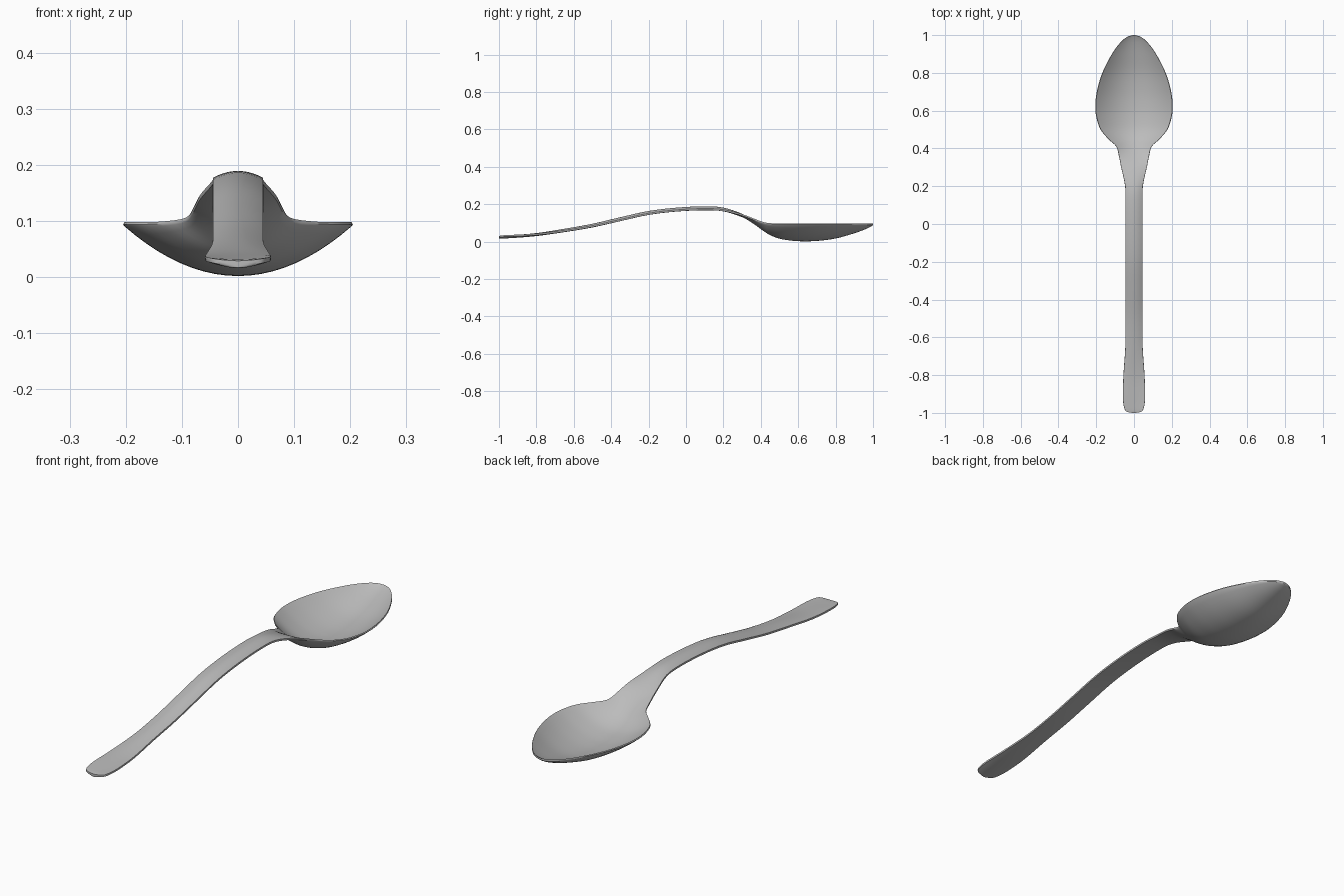
import bpy, bmesh
from mathutils import Vector

# Stations along the spoon: y, half width, top centre z, top edge z, centre thickness
STATIONS = [
    (-1.0, 0.004, 0.029, 0.029, 0.012), (-0.996, 0.032, 0.030, 0.031, 0.014),
    (-0.98, 0.050, 0.032, 0.034, 0.015), (-0.92, 0.059, 0.036, 0.037, 0.016),
    (-0.8, 0.056, 0.046, 0.043, 0.016), (-0.65, 0.046, 0.069, 0.061, 0.018),
    (-0.5, 0.045, 0.096, 0.086, 0.020), (-0.35, 0.045, 0.131, 0.119, 0.021),
    (-0.2, 0.045, 0.164, 0.152, 0.021), (-0.05, 0.045, 0.182, 0.170, 0.021),
    (0.1, 0.045, 0.189, 0.177, 0.021), (0.2, 0.047, 0.182, 0.171, 0.020),
    (0.3, 0.068, 0.149, 0.147, 0.018), (0.36, 0.080, 0.113, 0.125, 0.017),
    (0.41, 0.094, 0.076, 0.106, 0.016), (0.45, 0.136, 0.050, 0.099, 0.015),
    (0.5, 0.177, 0.030, 0.098, 0.014), (0.56, 0.198, 0.020, 0.098, 0.014),
    (0.62, 0.205, 0.016, 0.098, 0.014), (0.7, 0.197, 0.018, 0.098, 0.014),
    (0.8, 0.168, 0.031, 0.098, 0.014), (0.9, 0.117, 0.058, 0.098, 0.013),
    (0.96, 0.073, 0.078, 0.098, 0.011), (0.99, 0.037, 0.091, 0.098, 0.009),
    (1.0, 0.004, 0.097, 0.098, 0.008),
]
STEPS = 4       # rows between stations
HALF = 10       # columns each side of the centre line


def catmull(p0, p1, p2, p3, t):
    """Smooth curve through p1 and p2."""
    return tuple(0.5 * (2*b + (c - a)*t + (2*a - 5*b + 4*c - d)*t*t
                        + (3*b - a - 3*c + d)*t**3)
                 for a, b, c, d in zip(p0, p1, p2, p3))


def smooth_rows():
    rows, n = [], len(STATIONS)
    for i in range(n - 1):
        p = [STATIONS[min(max(i + k, 0), n - 1)] for k in (-1, 0, 1, 2)]
        rows += [catmull(*p, s / STEPS) for s in range(STEPS)]
    return rows + [STATIONS[-1]]


def section(y, w, zc, ze, thick):
    """Closed curved cross-section: upper face, then lower face back again."""
    us = [i / HALF for i in range(-HALF, HALF + 1)]
    rim = 0.008
    top = [Vector((u*w*0.985, y, zc + (ze - zc)*u*u)) for u in us]
    low = [Vector((u*w*0.985, y, zc - thick + (ze - rim - zc + thick)*u*u)) for u in us]
    side = Vector((w, y, ze - rim * 0.5))
    return top + [side] + low[::-1] + [Vector((-w, y, side.z))]


# Spoon body lofted through the cross-sections
bm = bmesh.new()
rings = [[bm.verts.new(p) for p in section(*r)] for r in smooth_rows()]
for a, b in zip(rings, rings[1:]):
    for i in range(len(a)):
        j = (i + 1) % len(a)
        bm.faces.new((a[i], a[j], b[j], b[i]))
bm.faces.new(rings[0])
bm.faces.new(rings[-1][::-1])
bmesh.ops.recalc_face_normals(bm, faces=bm.faces)
mesh = bpy.data.meshes.new("spoon")
bm.to_mesh(mesh)
bm.free()
spoon = bpy.data.objects.new("spoon", mesh)
bpy.context.collection.objects.link(spoon)

# Plain metal colour
metal = bpy.data.materials.new("steel grey")
metal.diffuse_color = (0.5, 0.5, 0.5, 1)
mesh.materials.append(metal)

# Smooth surfaces with a crisp rim
bpy.context.view_layer.objects.active = spoon
spoon.select_set(True)
bpy.ops.object.shade_smooth_by_angle(angle=0.7)
